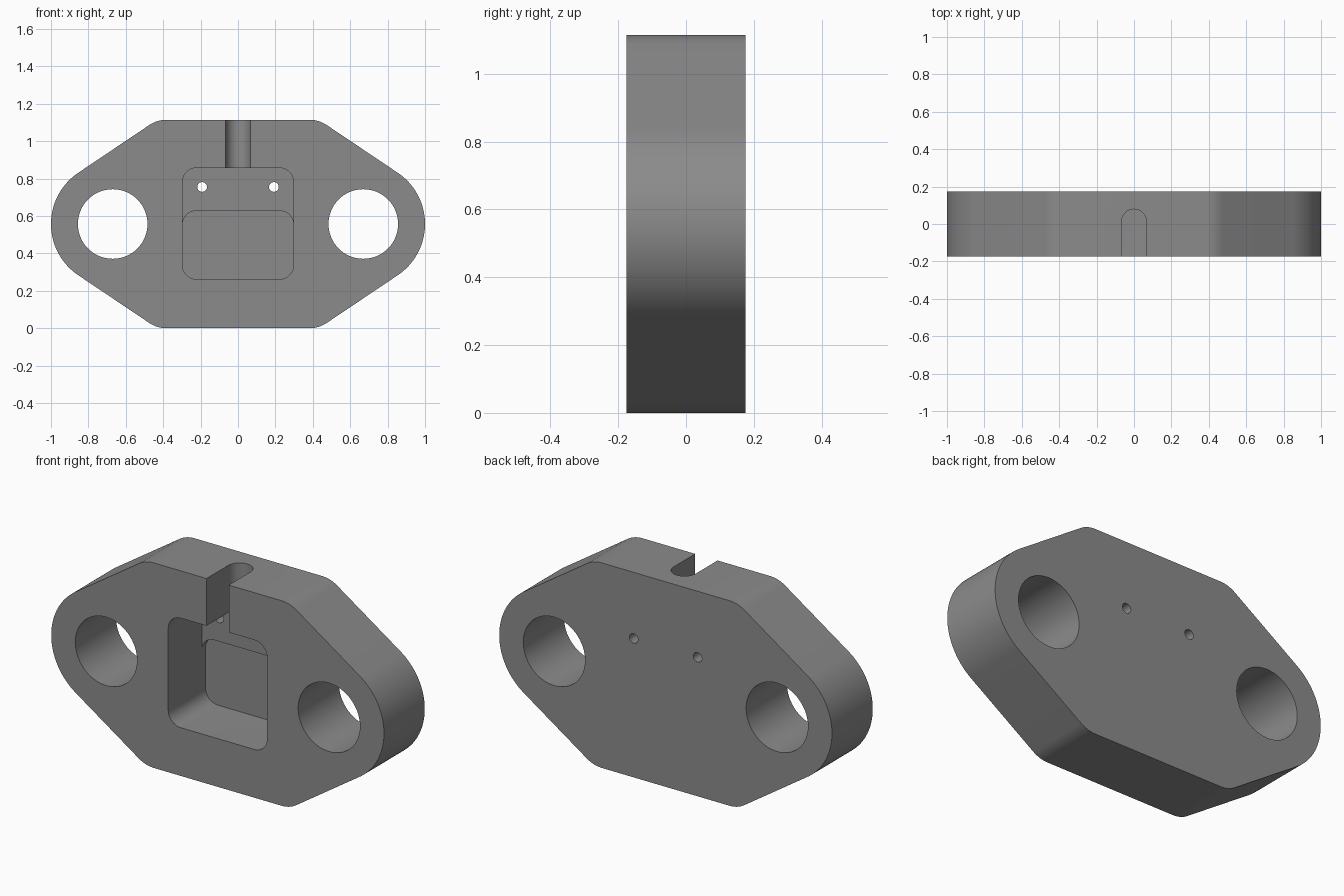
import bpy
import bmesh
from math import sin, cos, pi, radians, tan
from mathutils import Matrix

cube = bpy.data.objects.get("Cube")
if cube:
    bpy.data.objects.remove(cube, do_unlink=True)

MID = 0.557      # height of the centre line
HALF = 0.175     # half thickness

grey = bpy.data.materials.new("mid_grey")
grey.use_nodes = True
colour = (0.26, 0.26, 0.26, 1)
grey.diffuse_color = colour
grey.node_tree.nodes["Principled BSDF"].inputs["Base Color"].default_value = colour


def arc(cx, cy, r, start, end, steps):
    """Points on an arc, angles in degrees."""
    angles = [radians(start + (end - start) * i / steps) for i in range(steps + 1)]
    return [(cx + r * cos(a), cy + r * sin(a)) for a in angles]


def rounded_rect(x, low, high, r):
    pts = []
    for i, (cx, cy) in enumerate([(x - r, high - r), (r - x, high - r),
                                  (r - x, low + r), (x - r, low + r)]):
        pts += arc(cx, cy, r, i * 90, i * 90 + 90, 10)
    return pts


def prism(name, pts, start, end, upright=False):
    """Extrude a profile: along y from an x-z outline, or along z from an x-y outline."""
    bm = bmesh.new()
    place = (lambda p: (p[0], p[1], start)) if upright else (lambda p: (p[0], start, p[1]))
    face = bm.faces.new([bm.verts.new(place(p)) for p in pts])
    made = bmesh.ops.extrude_face_region(bm, geom=[face])
    verts = [v for v in made["geom"] if isinstance(v, bmesh.types.BMVert)]
    length = end - start
    bmesh.ops.translate(bm, verts=verts, vec=(0, 0, length) if upright else (0, length, 0))
    bmesh.ops.recalc_face_normals(bm, faces=bm.faces)
    mesh = bpy.data.meshes.new(name)
    bm.to_mesh(mesh)
    bm.free()
    mesh.materials.append(grey)
    obj = bpy.data.objects.new(name, mesh)
    bpy.context.collection.objects.link(obj)
    return obj


# Plate outline: rounded ends, sloped shoulders, softened corners
slope = 34
corner_r = 0.16
corner_x = 0.433 - corner_r * tan(radians(slope / 2))
quarter = arc(0.67, 0, 0.33, 0, 90 - slope, 20)
quarter += arc(corner_x, MID - corner_r, corner_r, 90 - slope, 90, 10)
upper = quarter + [(-x, z) for x, z in reversed(quarter)]
lower = [(x, -z) for x, z in reversed(upper)][1:-1]
plate = prism("flange_plate", [(x, z + MID) for x, z in upper + lower], -HALF, HALF)

# Cutters: pocket in two depths, top slot, mounting holes and pin holes
cutters = [
    prism("pocket_cutter", rounded_rect(0.297, 0.262, 0.857, 0.075), -0.3, 0.113),
    prism("deep_pocket_cutter", rounded_rect(0.297, 0.262, 0.628, 0.075), -0.3, 0.145),
    prism("slot_cutter", arc(0, 0.012, 0.067, 0, 180, 20) + [(-0.067, -0.3), (0.067, -0.3)],
          0.7, 1.3, upright=True),
]
for side in (-1, 1):
    cutters.append(prism("mounting_hole_cutter", arc(side * 0.67, MID, 0.186, 0, 360, 64)[:-1], -0.3, 0.3))
    cutters.append(prism("pin_hole_cutter", arc(side * 0.192, 0.755, 0.026, 0, 360, 24)[:-1], -0.3, 0.3))

bpy.ops.object.select_all(action="DESELECT")
bpy.context.view_layer.objects.active = plate
plate.select_set(True)
for cutter in cutters:
    mod = plate.modifiers.new(cutter.name, "BOOLEAN")
    mod.operation = "DIFFERENCE"
    mod.solver = "EXACT"
    mod.object = cutter
    bpy.ops.object.modifier_apply(modifier=mod.name)
    bpy.data.objects.remove(cutter, do_unlink=True)

bpy.ops.object.shade_smooth_by_angle(angle=radians(25))
